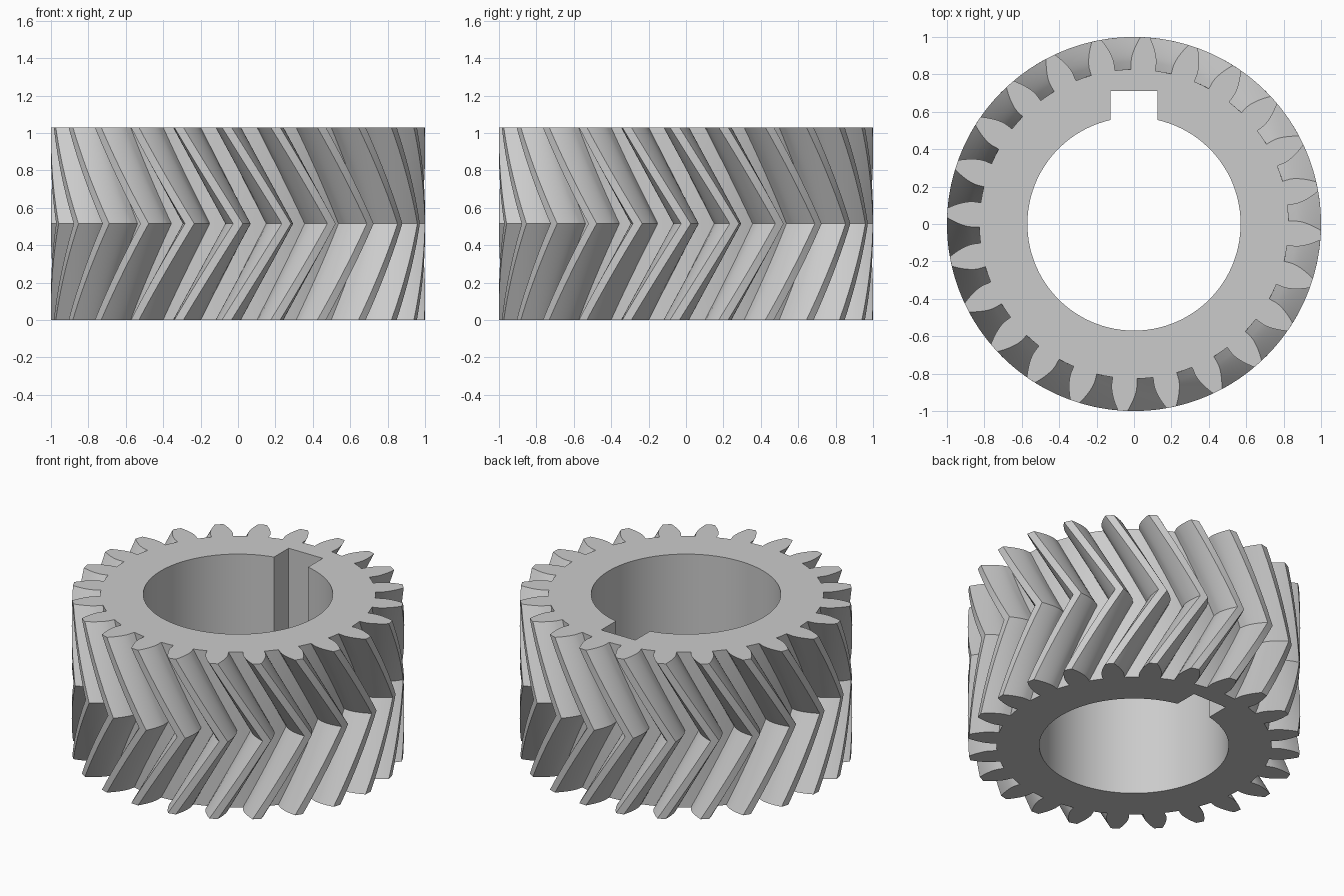
import bpy
import bmesh
from math import acos, asin, cos, sin, tan, pi, radians, sqrt

cube = bpy.data.objects.get("Cube")
if cube:
    bpy.data.objects.remove(cube, do_unlink=True)

# Gear proportions, from the module and the helix angle
TEETH = 24
MODULE = 2 / (TEETH + 2)
TIP = 1.0
PITCH = MODULE * TEETH / 2
ROOT = PITCH - 1.25 * MODULE
PRESSURE = radians(20)
BASE = PITCH * cos(PRESSURE)
HEIGHT = 1.03
TWIST = tan(radians(30)) * HEIGHT / 2 / PITCH
SLICES = 20
BORE = 0.57
KEY_HALF, KEY_TOP = 0.125, 0.71


def involute(angle):
    return tan(angle) - angle


def half_angle(r):
    """Half of the angle a tooth spans at radius r (radial below the base circle)."""
    a = acos(min(1, BASE / r))
    return pi / (2 * TEETH) + involute(PRESSURE) - involute(a) - 0.002


def gear_outline():
    """Polar outline (radius, angle) of all teeth, counter-clockwise."""
    steps = 7
    radii = [ROOT] + [BASE + (TIP - BASE) * i / steps for i in range(steps + 1)]
    points = []
    for k in range(TEETH):
        mid = 2 * pi * k / TEETH
        points += [(r, mid - half_angle(r)) for r in radii]
        points.append((TIP, mid))
        points += [(r, mid + half_angle(r)) for r in reversed(radii)]
        points.append((ROOT, mid + pi / TEETH))
    return points


def bore_outline():
    """Round bore with a square keyway toward +y."""
    gap = asin(KEY_HALF / BORE)
    count = 96
    points = []
    for i in range(count + 1):
        a = pi / 2 + gap + (2 * pi - 2 * gap) * i / count
        points.append((BORE * cos(a), BORE * sin(a)))
    return points + [(KEY_HALF, KEY_TOP), (-KEY_HALF, KEY_TOP)]


def bridge(bm, lower, upper):
    n = len(lower)
    for i in range(n):
        j = (i + 1) % n
        bm.faces.new((lower[i], lower[j], upper[j], upper[i]))


def loop_edges(bm, ring):
    return [bm.edges.get((v, ring[i - 1])) for i, v in enumerate(ring)]


bm = bmesh.new()

# Herringbone teeth: the twist reverses at mid height
outline = gear_outline()
rings = []
for s in range(SLICES + 1):
    t = s / SLICES
    turn = -TWIST * abs(2 * t - 1)
    rings.append([bm.verts.new((r * cos(a + turn), r * sin(a + turn), t * HEIGHT))
                  for r, a in outline])
for lower, upper in zip(rings, rings[1:]):
    bridge(bm, lower, upper)

# Straight bore and keyway walls
bore = [[bm.verts.new((x, y, z)) for x, y in bore_outline()] for z in (0, HEIGHT)]
bridge(bm, bore[1], bore[0])

# Flat end faces between teeth and bore
for outer, inner, up in ((rings[0], bore[0], -1), (rings[-1], bore[1], 1)):
    edges = loop_edges(bm, outer) + loop_edges(bm, inner)
    bmesh.ops.triangle_fill(bm, use_beauty=True, use_dissolve=False,
                            edges=edges, normal=(0, 0, up))
bmesh.ops.recalc_face_normals(bm, faces=bm.faces[:])

mesh = bpy.data.meshes.new("herringbone_gear")
bm.to_mesh(mesh)
bm.free()
gear = bpy.data.objects.new("herringbone_gear", mesh)
bpy.context.scene.collection.objects.link(gear)

# Plain grey metal
grey = bpy.data.materials.new("light_grey")
grey.use_nodes = True
colour = (0.6, 0.6, 0.6, 1)
grey.diffuse_color = colour
grey.node_tree.nodes["Principled BSDF"].inputs["Base Color"].default_value = colour
mesh.materials.append(grey)

# Smooth flanks and bore, sharp tooth edges and ridge
for o in bpy.context.selected_objects:
    o.select_set(False)
bpy.context.view_layer.objects.active = gear
gear.select_set(True)
bpy.ops.object.shade_smooth_by_angle(angle=radians(25))
